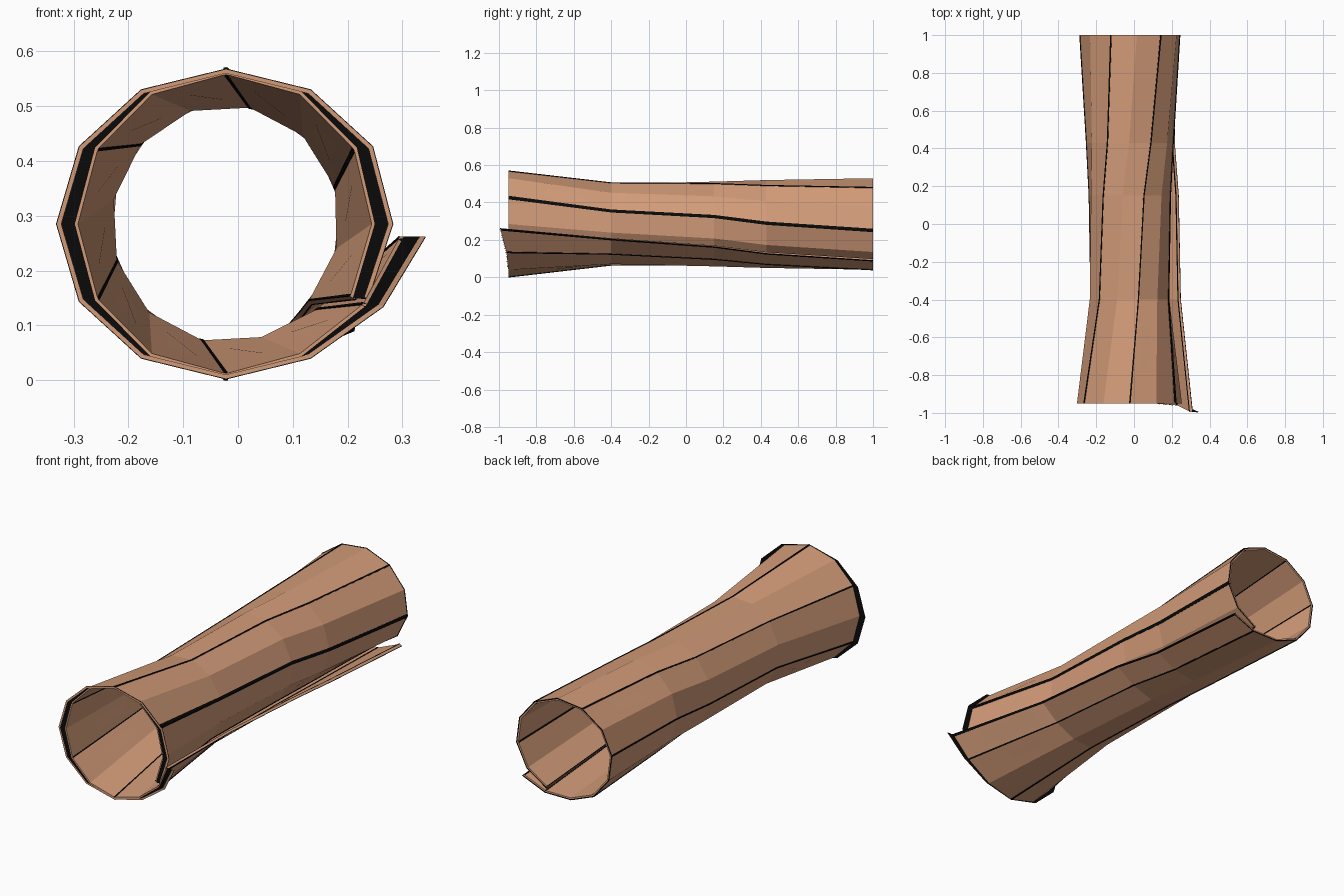
import bpy, bmesh, math
from mathutils import Vector

cube = bpy.data.objects.get("Cube")
if cube:
    bpy.data.objects.remove(cube)


def material(name, rgb):
    m = bpy.data.materials.new(name)
    m.use_nodes = True
    m.diffuse_color = (*rgb, 1)
    m.node_tree.nodes["Principled BSDF"].inputs["Base Color"].default_value = (*rgb, 1)
    return m


TAN = material("tan_sheet", (0.65, 0.33, 0.19))
BLACK = material("black_trim", (0.003, 0.003, 0.003))

CX, CZ = -0.022, 0.285
LAST = 13
# Cross-sections: y, x radius, z radius, twist in degrees, flap flare
ROWS = [
    (-0.95, 0.280, 0.283, 0, 1.18),
    (-0.40, 0.217, 0.225, 12, 1.28),
    (0.15, 0.219, 0.230, 20, 1.28),
    (0.43, 0.230, 0.235, 29, 1.22),
    (1.00, 0.267, 0.247, 38, 1.17),
]


def corner(row, col, scale=1.0, xs=1.0):
    """Corner of the rolled sheet, counted from the flap edge inwards."""
    y, rx, rz, twist, flare = ROWS[row]
    f = {0: flare, 1: 1.07, 12: 0.985, 13: 0.97}.get(col, 1.0) * scale
    a = math.radians((-4 if col == 0 else -30 * col) - twist)
    if row == 0:
        y -= {0: 0.044, 1: 0.01}.get(col, 0)
    return Vector((CX + rx * f * xs * math.cos(a), y, CZ + rz * f * math.sin(a)))


def point(row, t, scale=1.0):
    """Point along the polygonal section at a fractional column."""
    t = min(max(t, 0), LAST)
    c = min(int(t), LAST - 1)
    return corner(row, c, scale).lerp(corner(row, c + 1, scale), t - c)


def loft(name, rings, mat, closed=True):
    """Join matching rings of points into a capped solid or open strip."""
    bm = bmesh.new()
    vs = [[bm.verts.new(p) for p in ring] for ring in rings]
    n = len(vs[0])
    for a, b in zip(vs, vs[1:]):
        for i in range(n if closed else n - 1):
            j = (i + 1) % n
            bm.faces.new((a[i], a[j], b[j], b[i]))
    if closed:
        half = n // 2
        for ring in (vs[0], vs[-1]):
            for i in range(half - 1):
                bm.faces.new((ring[i], ring[i + 1], ring[n - 2 - i], ring[n - 1 - i]))
    bmesh.ops.recalc_face_normals(bm, faces=bm.faces)
    me = bpy.data.meshes.new(name)
    bm.to_mesh(me)
    bm.free()
    me.materials.append(mat)
    ob = bpy.data.objects.new(name, me)
    bpy.context.collection.objects.link(ob)
    return ob


cols = range(LAST + 1)
rows = range(len(ROWS))

# Rolled sheet with a little thickness
loft("rolled_sheet",
     [[corner(r, c) for c in cols] + [corner(r, c, 0.965) for c in reversed(cols)]
      for r in rows], TAN)


# Dark seams along every second crease, wider on the outside than inside
def seam(name, col, width, inner):
    outer = [point(r, col + k * width, 1.012) for r in [0] for k in (-1, 0, 1)]
    rings = []
    for r in rows:
        outer = [point(r, col + k * width, 1.012) for k in (-1, 0, 1)]
        inside = [point(r, col + k * inner, 0.957) for k in (1, 0, -1)]
        rings.append(outer + inside)
    loft(name, rings, BLACK)


for col in (1, 3, 5, 7, 9):
    seam(f"seam_{col}", col, 0.03, 0.02)
seam("side_seam", 11, 0.075, 0.03)
seam("flap_edge_trim", 0, 0.09, 0.04)
seam("inner_edge_trim", LAST, 0.04, 0.03)


# Flat trim around the two open ends
def end_band(name, row, low, high, shift, mat):
    off = Vector((0, shift, 0))
    loft(name, [[corner(row, c, *s) + off for c in cols] for s in (low, high)],
         mat, closed=False)


end_band("front_trim", 0, (0.985, 1.0), (1.003, 1.105), -0.001, BLACK)
end_band("front_rim", 0, (0.972, 1.105), (1.0, 1.105), -0.004, TAN)
end_band("back_trim", 4, (0.99, 1.0), (1.012, 1.0), 0.001, BLACK)
